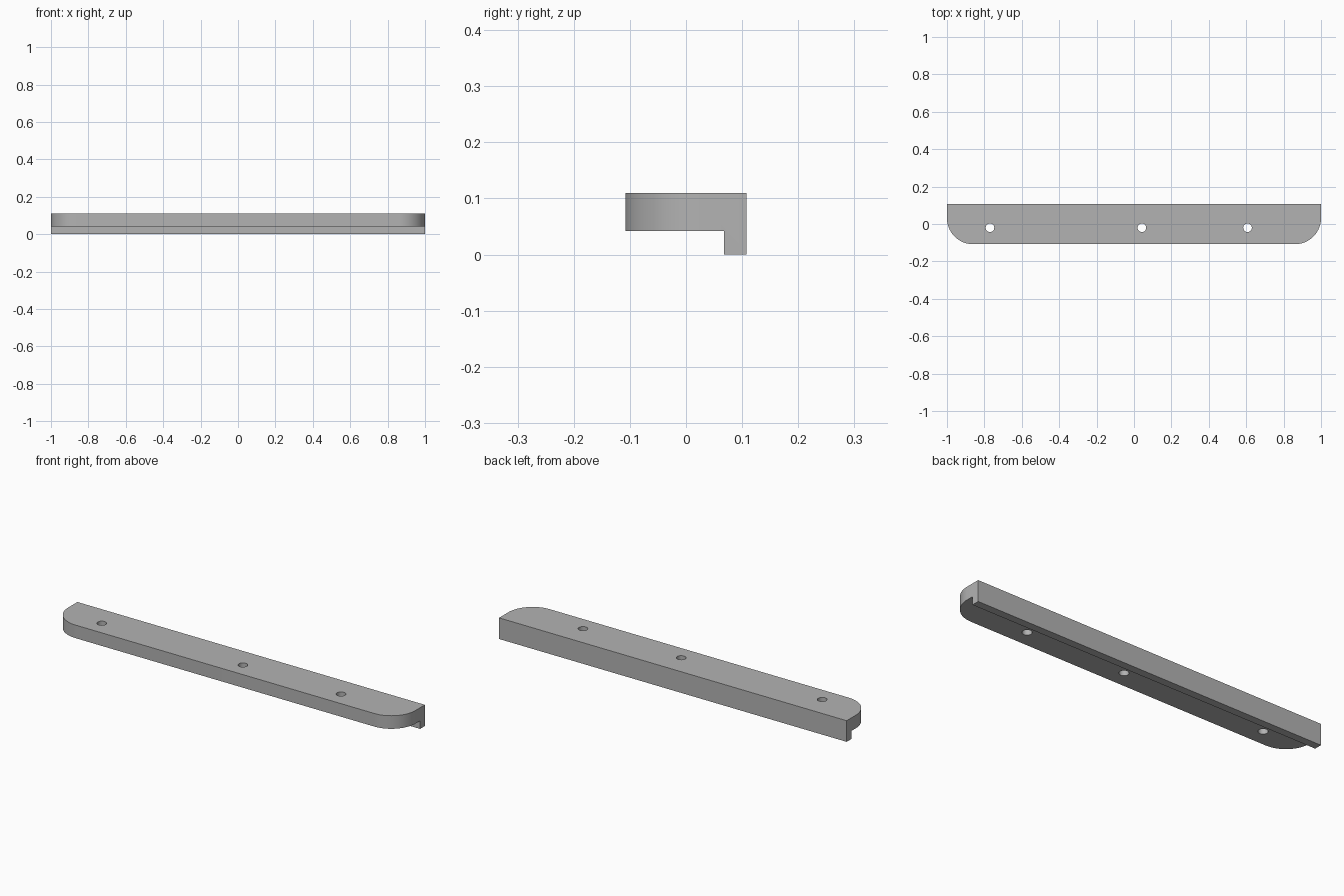
import bpy, bmesh
from math import sin, cos, pi, radians

if "Cube" in bpy.data.objects:
    bpy.data.objects.remove(bpy.data.objects["Cube"])

HALF, DEPTH, TOP = 1.0, 0.108, 0.11
STEP_Z, LIP_Y = 0.042, 0.068
CORNER, HOLE = 0.14, 0.023

grey = bpy.data.materials.new("plain grey")
grey.use_nodes = True
colour = (0.45, 0.45, 0.45, 1)
grey.diffuse_color = colour
grey.node_tree.nodes["Principled BSDF"].inputs["Base Color"].default_value = colour


def prism(name, outline, z0, z1):
    """Extrude a flat outline from z0 to z1."""
    bm = bmesh.new()
    face = bm.faces.new([bm.verts.new((x, y, z0)) for x, y in outline])
    top = bmesh.ops.extrude_face_region(bm, geom=[face])["geom"]
    verts = [v for v in top if isinstance(v, bmesh.types.BMVert)]
    bmesh.ops.translate(bm, verts=verts, vec=(0, 0, z1 - z0))
    bmesh.ops.recalc_face_normals(bm, faces=bm.faces)
    mesh = bpy.data.meshes.new(name)
    bm.to_mesh(mesh)
    bm.free()
    mesh.materials.append(grey)
    obj = bpy.data.objects.new(name, mesh)
    bpy.context.collection.objects.link(obj)
    return obj


def arc(cx, cy, r, start, end, steps):
    angles = [start + (end - start) * i / steps for i in range(steps + 1)]
    return [(cx + r * cos(a), cy + r * sin(a)) for a in angles]


# Bar with square back and rounded front corners
cx, cy = HALF - CORNER, CORNER - DEPTH
outline = [(HALF, DEPTH), (-HALF, DEPTH)]
outline += arc(-cx, cy, CORNER, pi, 1.5 * pi, 20)
outline += arc(cx, cy, CORNER, 1.5 * pi, 2 * pi, 20)
bar = prism("mounting_bar", outline, 0, TOP)

# Cutters: underside step that leaves the rear lip, and three screw holes
cutters = [prism("step_cutter", [(-2, -1), (2, -1), (2, LIP_Y), (-2, LIP_Y)], -1, STEP_Z)]
for x in (-0.77, 0.042, 0.607):
    cutters.append(prism("hole_cutter", arc(x, -0.02, HOLE, 0, 2 * pi, 32)[:-1], -0.5, 0.5))

bpy.ops.object.select_all(action="DESELECT")
bar.select_set(True)
bpy.context.view_layer.objects.active = bar
for cutter in cutters:
    cutter.hide_render = True
    mod = bar.modifiers.new("cut", "BOOLEAN")
    mod.operation, mod.solver, mod.object = "DIFFERENCE", "EXACT", cutter
    bpy.ops.object.modifier_apply(modifier=mod.name)
    bpy.data.objects.remove(cutter)

bpy.ops.object.shade_smooth_by_angle(angle=radians(30))
